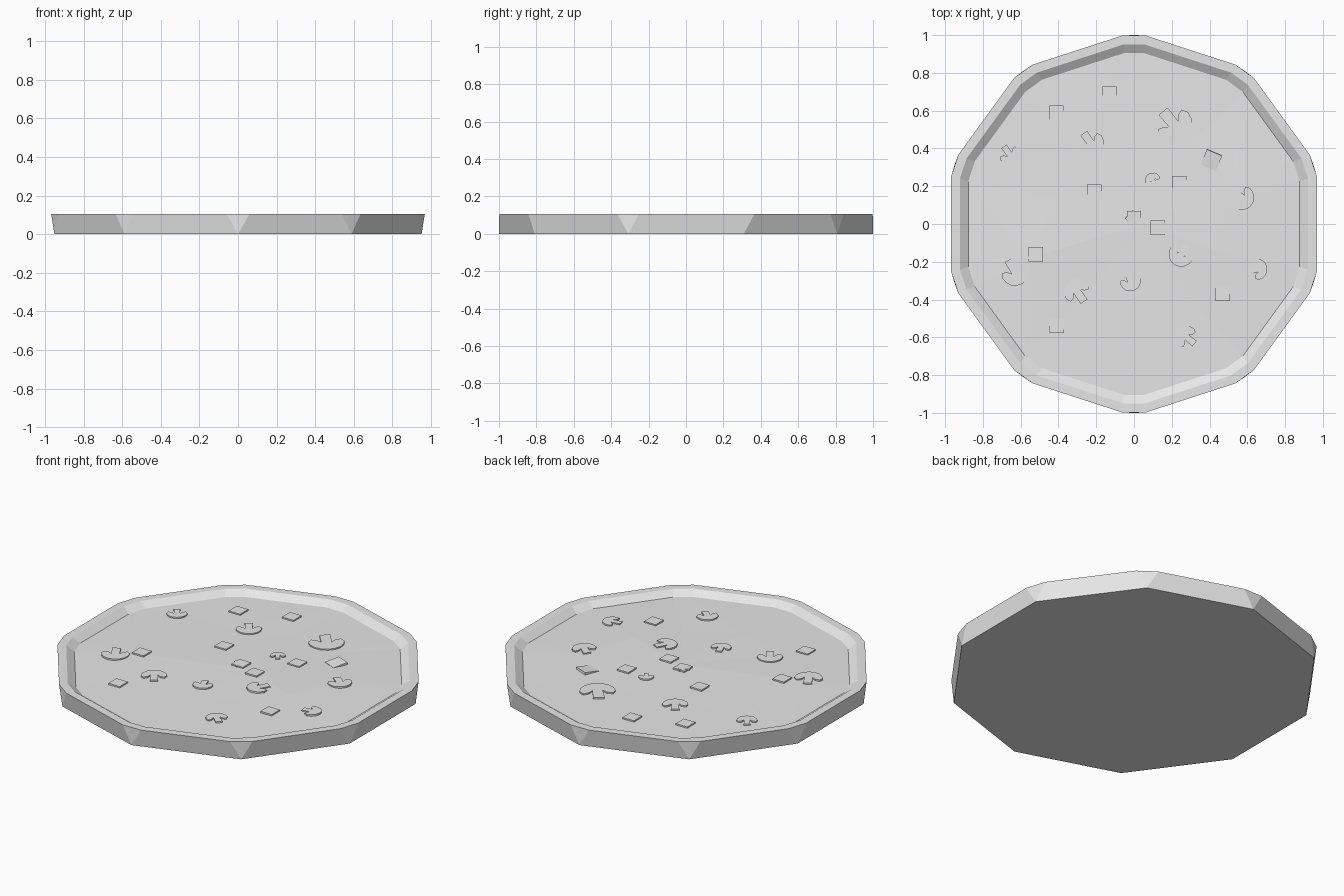
import bpy, bmesh, math, random
from mathutils import Vector
from mathutils.bvhtree import BVHTree

if "Cube" in bpy.data.objects:
    bpy.data.objects.remove(bpy.data.objects["Cube"], do_unlink=True)

random.seed(4)
SIDES = 10
HALF = math.pi / SIDES
RIM_Z, FLOOR_Z = 0.105, 0.076

grey = bpy.data.materials.new("light_grey")
grey.use_nodes = True
grey.diffuse_color = (0.8, 0.8, 0.8, 1)
grey.node_tree.nodes["Principled BSDF"].inputs["Base Color"].default_value = (0.8, 0.8, 0.8, 1)


def add_object(name, bm):
    bmesh.ops.recalc_face_normals(bm, faces=bm.faces)
    mesh = bpy.data.meshes.new(name)
    bm.to_mesh(mesh)
    bm.free()
    mesh.materials.append(grey)
    obj = bpy.data.objects.new(name, mesh)
    bpy.context.collection.objects.link(obj)
    return obj


def corner_axes(k):
    a = math.pi / 2 + 2 * HALF * k
    return Vector((math.cos(a), math.sin(a), 0)), Vector((-math.sin(a), math.cos(a), 0))


def clipped_ring(bm, apothem, z, w):
    """Ten-sided ring with every corner cut off: two vertices per corner."""
    ring = []
    for k in range(SIDES):
        out, side = corner_axes(k)
        reach = (apothem - w * math.sin(HALF)) / math.cos(HALF)
        ring += [bm.verts.new(out * reach + side * s * w + Vector((0, 0, z))) for s in (-1, 1)]
    return ring


def bridge(bm, a, b):
    for i in range(len(a)):
        j = (i + 1) % len(a)
        bm.faces.new((a[i], a[j], b[j], b[i]))


def fan_join(bm, double, single):
    """Joins a clipped ring to a ring with one vertex per corner."""
    for k in range(SIDES):
        n = (k + 1) % SIDES
        bm.faces.new((double[2 * k], double[2 * k + 1], single[k]))
        bm.faces.new((double[2 * k + 1], double[2 * n], single[n], single[k]))


# Crust and slightly uneven base in one closed body
bm = bmesh.new()
bottom = [bm.verts.new(corner_axes(k)[0]) for k in range(SIDES)]
outer = clipped_ring(bm, 0.968, RIM_Z, 0.06)
inner = clipped_ring(bm, 0.921, RIM_Z, 0.055)
edge = clipped_ring(bm, 0.877, FLOOR_Z, 0.055)
middle = []
for k in range(SIDES):
    p = corner_axes(k)[0] * random.uniform(0.42, 0.6)
    p.z = FLOOR_Z + random.uniform(0.002, 0.014)
    middle.append(bm.verts.new(p))
centre = bm.verts.new((0.05, 0, FLOOR_Z + 0.01))
bm.faces.new(bottom)
fan_join(bm, outer, bottom)
bridge(bm, outer, inner)
bridge(bm, inner, edge)
fan_join(bm, edge, middle)
for k in range(SIDES):
    bm.faces.new((middle[k], middle[(k + 1) % SIDES], centre))
bmesh.ops.triangulate(bm, faces=[f for f in bm.faces if len(f.verts) == 4])
bmesh.ops.recalc_face_normals(bm, faces=bm.faces)
surface = BVHTree.FromBMesh(bm)
add_object("crust_and_base", bm)


def add_topping(name, outline, x, y, turn, scale=1.0, tilt=0.0):
    """Thin slab with the given outline, sunk into the base."""
    hit = surface.ray_cast(Vector((x, y, 1)), Vector((0, 0, -1)))[0]
    bm = bmesh.new()
    face = bm.faces.new([bm.verts.new((px * scale, py * scale, 0)) for px, py in outline])
    new = bmesh.ops.extrude_face_region(bm, geom=[face])["geom"]
    for v in new:
        if isinstance(v, bmesh.types.BMVert):
            v.co.z = 0.02
    bmesh.ops.triangulate(bm, faces=[f for f in bm.faces if len(f.verts) > 4])
    obj = add_object(name, bm)
    obj.location = (x, y, hit.z - 0.012)
    obj.rotation_euler = (tilt, 0, turn)


# Diced cubes
S = 0.038
square = [(-S, -S), (S, -S), (S, S), (-S, S)]
dice = [(-0.41, 0.59), (-0.13, 0.69), (-0.21, 0.17), (-0.52, -0.16), (-0.41, -0.54),
        (0.125, -0.02), (0.24, 0.215), (0.0, 0.03), (0.47, -0.37)]
for i, (x, y) in enumerate(dice):
    add_topping(f"diced_cube_{i + 1}", square, x, y, 0)
add_topping("turned_cube_centre", square, -0.005, 0.03, math.pi / 4, 0.8, 0.05)
add_topping("turned_cube_back", square, 0.41, 0.34, -0.4, 1.15, 0.12)

# Mushroom slices: domed cap, curled gills and a short stem
cap = [(0.07 * math.cos(a), 0.07 * math.sin(a)) for a in (math.pi * i / 8 for i in range(9))]
right = [(0.02, 0.005), (0.035, -0.015), (0.058, -0.022)]
stem = [(-0.022, -0.062), (0.022, -0.062)]
mushroom = cap + [(-px, py) for px, py in reversed(right)] + stem + right
slices = [(-0.66, 0.37, -55, 0.8), (-0.23, 0.43, -55, 1), (0.21, 0.53, -50, 1.4),
          (-0.63, -0.25, -60, 1.1), (-0.3, -0.36, 125, 1), (0.1, 0.23, 125, 0.6),
          (0.57, 0.14, -40, 0.95), (-0.02, -0.3, -70, 0.8), (0.25, -0.16, -120, 0.95),
          (0.28, -0.6, 140, 0.85), (0.65, -0.24, 10, 0.8)]
for i, (x, y, aim, size) in enumerate(slices):
    add_topping(f"mushroom_slice_{i + 1}", mushroom, x, y, math.radians(aim - 90), size)
